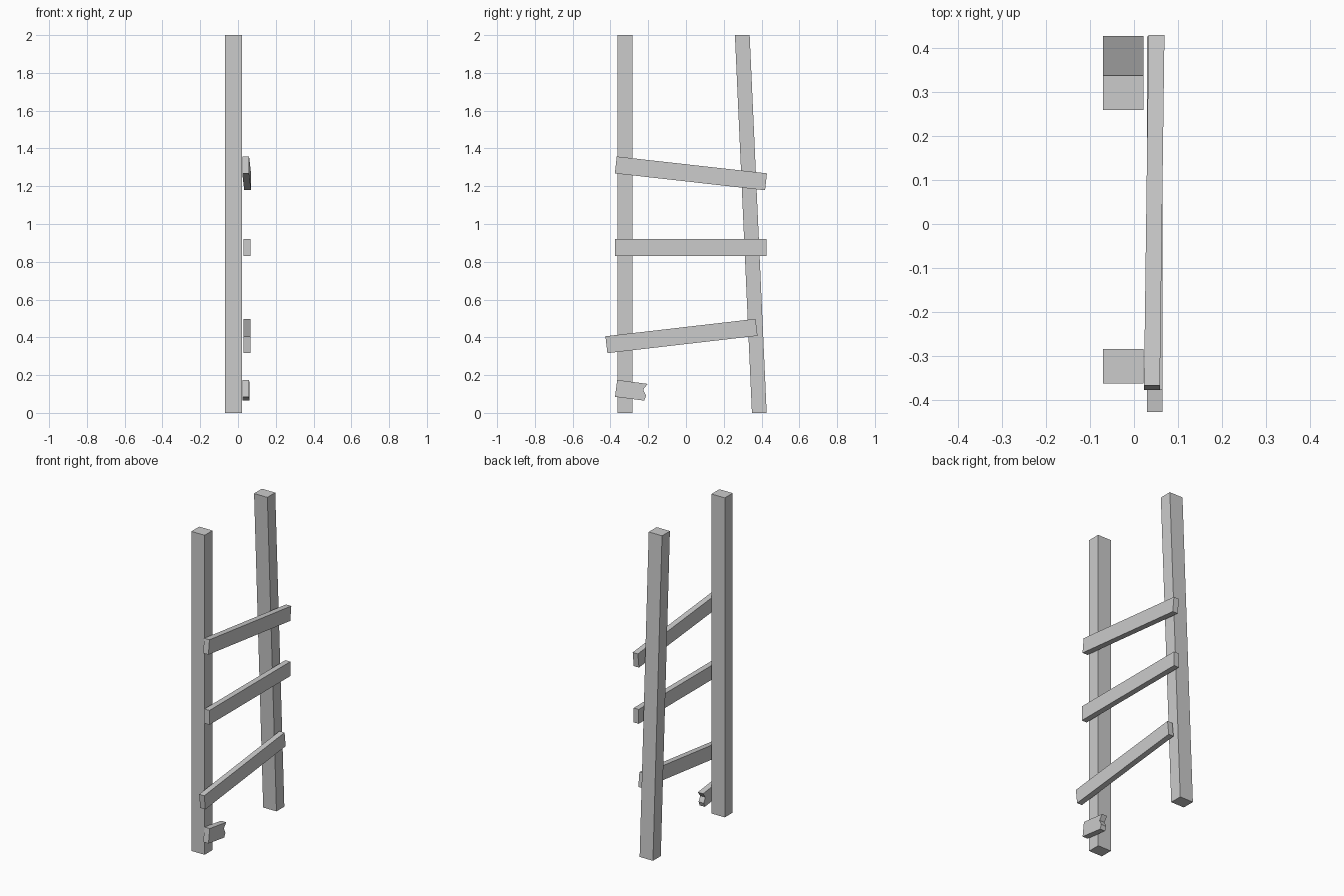
import bpy, bmesh
from math import radians, cos, sin

if "Cube" in bpy.data.objects:
    bpy.data.objects.remove(bpy.data.objects["Cube"])


def prism(name, profile, x0, x1, skew=0.0):
    """Extrude a (y, z) profile from x0 to x1; skew drifts x along y."""
    bm = bmesh.new()
    face = bm.faces.new([bm.verts.new((x0 + skew * y, y, z)) for y, z in profile])
    ext = bmesh.ops.extrude_face_region(bm, geom=[face])
    moved = [v for v in ext["geom"] if isinstance(v, bmesh.types.BMVert)]
    bmesh.ops.translate(bm, verts=moved, vec=(x1 - x0, 0, 0))
    bmesh.ops.recalc_face_normals(bm, faces=bm.faces)
    mesh = bpy.data.meshes.new(name)
    bm.to_mesh(mesh)
    bm.free()
    obj = bpy.data.objects.new(name, mesh)
    bpy.context.collection.objects.link(obj)
    return obj


def tilted(points, cy, cz, degrees):
    """Rotate a local (y, z) outline and move it to its centre."""
    c, s = cos(radians(degrees)), sin(radians(degrees))
    return [(cy + y * c - z * s, cz + y * s + z * c) for y, z in points]


# Upright posts: one vertical, one leaning inwards
def post(name, y_bottom, y_top, width=0.078):
    h = width / 2
    prism(name, [(y_bottom - h, 0), (y_bottom + h, 0),
                 (y_top + h, 2), (y_top - h, 2)], -0.07, 0.022)


post("front_post", -0.323, -0.323)
post("back_post", 0.388, 0.298)

# Whole rungs: crooked planks nailed on the side of the posts
L, H = 0.4, 0.045
plank = [(-L, -H), (L, -H), (L, H), (-L, H)]
prism("lower_rung", tilted(plank, -0.024, 0.407, 6.6), 0.03, 0.065)
prism("middle_rung", tilted(plank, 0.025, 0.875, 0), 0.03, 0.065)
prism("upper_rung", tilted(plank, 0.026, 1.268, -6.4), 0.0275, 0.0635, 0.013)

# Broken rung: short stub with a splintered end
stub = [(0, -H), (0.156, -H), (0.162, -0.018), (0.143, 0.012), (0.162, H), (0, H)]
prism("broken_rung", tilted(stub, -0.37, 0.13, -7.5), 0.0275, 0.0635, 0.013)
